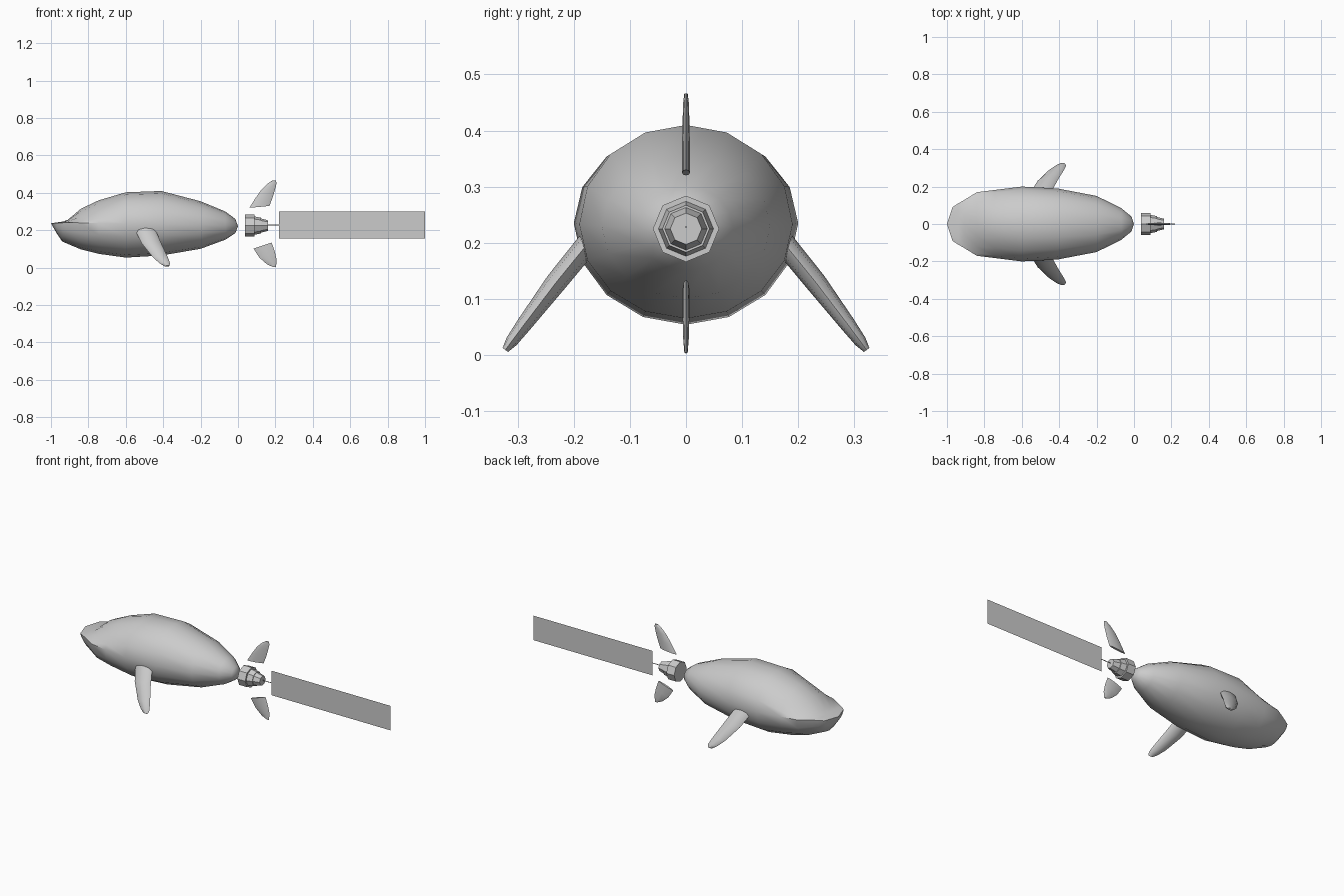
import bpy
from math import sin, cos, pi, radians
from mathutils import Vector

if "Cube" in bpy.data.objects:
    bpy.data.objects.remove(bpy.data.objects["Cube"])


def make(name, verts, faces, angle=None):
    mesh = bpy.data.meshes.new(name)
    mesh.from_pydata([tuple(v) for v in verts], [], faces)
    mesh.update()
    ob = bpy.data.objects.new(name, mesh)
    bpy.context.collection.objects.link(ob)
    if angle:
        bpy.ops.object.select_all(action='DESELECT')
        ob.select_set(True)
        bpy.context.view_layer.objects.active = ob
        bpy.ops.object.mode_set(mode='EDIT')
        bpy.ops.mesh.select_all(action='SELECT')
        bpy.ops.mesh.normals_make_consistent(inside=False)
        bpy.ops.object.mode_set(mode='OBJECT')
        bpy.ops.object.shade_smooth_by_angle(angle=radians(angle))
    return ob


def loft(name, rings, angle, tips=None):
    """Skin a list of equal rings; close with tip points or flat caps."""
    n = len(rings[0])
    verts = [v for r in rings for v in r]
    faces = [(i * n + j, i * n + (j + 1) % n, (i + 1) * n + (j + 1) % n, (i + 1) * n + j)
             for i in range(len(rings) - 1) for j in range(n)]
    last = (len(rings) - 1) * n
    if tips:
        a = len(verts)
        verts += tips
        faces += [(a, (j + 1) % n, j) for j in range(n)]
        faces += [(a + 1, last + j, last + (j + 1) % n) for j in range(n)]
    else:
        faces += [tuple(reversed(range(n))), tuple(range(last, last + n))]
    return make(name, verts, faces, angle)


# Body: x, half width, top, bottom, mid height, upper-curve power (>1 sets forehead behind the lip)
body_rows = [
    (-0.97, 0.090, 0.242, 0.185, 0.238, 1.0),
    (-0.94, 0.110, 0.246, 0.140, 0.240, 1.5),
    (-0.91, 0.127, 0.256, 0.127, 0.241, 2.4),
    (-0.84, 0.170, 0.315, 0.098, 0.240, 2.4),
    (-0.745, 0.182, 0.360, 0.074, 0.238, 1.7),
    (-0.60, 0.200, 0.403, 0.054, 0.235, 1.0),
    (-0.41, 0.190, 0.410, 0.065, 0.233, 1.0),
    (-0.20, 0.150, 0.355, 0.101, 0.230, 1.0),
    (-0.067, 0.084, 0.300, 0.150, 0.226, 1.0),
    (-0.014, 0.040, 0.260, 0.185, 0.223, 1.0),
]
rings = []
for x, w, top, bot, mid, p in body_rows:
    ring = []
    for k in range(16):
        s = sin(2 * pi * k / 16)
        z = mid + (top - mid) * s ** p if s > 1e-6 else mid + (mid - bot) * min(s, 0)
        ring.append((x, w * cos(2 * pi * k / 16), z))
    rings.append(ring)
loft("body", rings, 45, tips=[(-1, 0, 0.237), (0, 0, 0.222)])


# Fins: rows of leading point, trailing point and half thickness
def fin(name, rows, normal):
    rings = []
    for lead, trail, t in rows:
        a, b = Vector(lead), Vector(trail)
        rings.append([(a + b) / 2 + (b - a) / 2 * cos(pi * k / 4) + normal * t * sin(pi * k / 4)
                      for k in range(8)])
    return loft(name, rings, 60)


# Pectoral fins: leading x, trailing x, y, z, half thickness
pec_rows = [
    (-0.55, -0.44, 0.174, 0.200, 0.020),
    (-0.515, -0.41, 0.231, 0.130, 0.019),
    (-0.455, -0.375, 0.288, 0.055, 0.014),
    (-0.42, -0.363, 0.311, 0.024, 0.011),
    (-0.395, -0.368, 0.322, 0.009, 0.006),
]
for side, label in ((1, "left"), (-1, "right")):
    fin(label + "_side_fin",
        [((l, side * y, z), (t, side * y, z), h) for l, t, y, z, h in pec_rows],
        Vector((0, side * 0.81, 0.59)))

# Tail fins
upper = [((0.061, 0.320), (0.168, 0.330), 0.007),
         ((0.092, 0.370), (0.187, 0.380), 0.007),
         ((0.125, 0.417), (0.200, 0.425), 0.006),
         ((0.158, 0.450), (0.206, 0.450), 0.005),
         ((0.184, 0.466), (0.203, 0.466), 0.003)]
lower = [((0.083, 0.102), (0.180, 0.134), 0.006),
         ((0.115, 0.053), (0.197, 0.085), 0.006),
         ((0.155, 0.018), (0.207, 0.040), 0.005),
         ((0.188, 0.003), (0.203, 0.005), 0.003)]
for name, rows in (("upper_tail_fin", upper), ("lower_tail_fin", lower)):
    fin(name, [((a[0], 0, a[1]), (b[0], 0, b[1]), t) for a, b, t in rows], Vector((0, 1, 0)))


# Tail hub and tow rod: stepped turned profiles along x
def turned(name, profile, sides, zc):
    loft(name, [[(x, r * cos(2 * pi * k / sides), zc + r * sin(2 * pi * k / sides))
                 for k in range(sides)] for x, r in profile], 30)


turned("tail_hub", [(0.037, 0.059), (0.088, 0.059), (0.088, 0.049), (0.122, 0.042),
                    (0.122, 0.038), (0.161, 0.028)], 8, 0.225)
turned("tow_rod", [(0.16, 0.002), (0.22, 0.002)], 6, 0.228)

# Banner: single flat sheet
make("banner", [(0.22, 0, 0.155), (1, 0, 0.155), (1, 0, 0.30), (0.22, 0, 0.30)], [(0, 1, 2, 3)])
